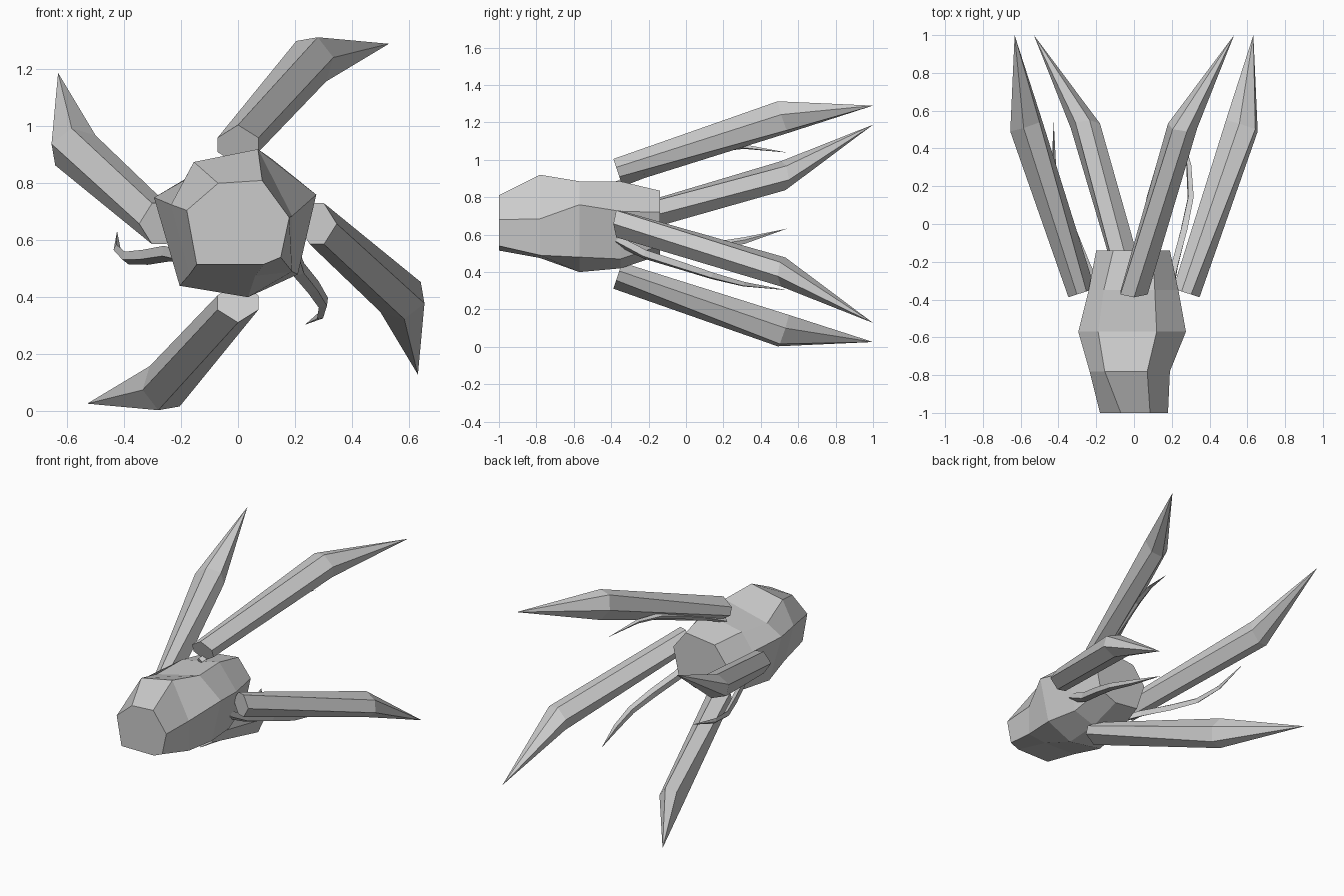
import bpy, bmesh, math
from mathutils import Vector

if "Cube" in bpy.data.objects:
    bpy.data.objects.remove(bpy.data.objects["Cube"])

CZ = 0.658  # height of the long axis

grey = bpy.data.materials.new("plain grey")
grey.diffuse_color = (0.6, 0.6, 0.6, 1)
grey.use_nodes = True
grey.node_tree.nodes["Principled BSDF"].inputs["Base Color"].default_value = grey.diffuse_color


def loft(name, rings, tip=None):
    """Skin a list of rings; close the end with a cap or a point."""
    bm = bmesh.new()
    vs = [[bm.verts.new(p) for p in r] for r in rings]
    n = len(vs[0])
    for a, b in zip(vs, vs[1:]):
        for i in range(n):
            j = (i + 1) % n
            bm.faces.new((a[i], a[j], b[j], b[i]))
    bm.faces.new(vs[0])
    if tip is None:
        bm.faces.new(vs[-1])
    else:
        t = bm.verts.new(tip)
        for i in range(n):
            bm.faces.new((vs[-1][i], vs[-1][(i + 1) % n], t))
    bmesh.ops.recalc_face_normals(bm, faces=bm.faces[:])
    me = bpy.data.meshes.new(name)
    bm.to_mesh(me)
    bm.free()
    me.materials.append(grey)
    ob = bpy.data.objects.new(name, me)
    bpy.context.collection.objects.link(ob)
    return ob


def spin(p, deg):
    """Rotate a point about the long axis, anticlockwise seen from the front."""
    c, s = math.cos(math.radians(deg)), math.sin(math.radians(deg))
    x, z = p[0], p[2] - CZ
    return Vector((x * c - z * s, p[1], CZ + x * s + z * c))


# Body: five irregular seven-sided sections along y
sections = {
    -1.00: [(-.18, .705), (-.07, .80), (.085, .81), (.18, .68), (.15, .54), (.09, .515), (-.145, .515)],
    -0.78: [(-.235, .725), (-.155, .875), (.07, .92), (.19, .685), (.19, .49), (.06, .475), (-.17, .48)],
    -0.57: [(-.295, .75), (-.19, .81), (.12, .885), (.275, .76), (.21, .48), (.035, .40), (-.205, .44)],
    -0.35: [(-.24, .72), (-.16, .83), (.11, .885), (.235, .725), (.18, .47), (.03, .42), (-.18, .46)],
    -0.14: [(-.20, .69), (-.11, .81), (.10, .835), (.19, .72), (.15, .54), (.03, .49), (-.14, .51)],
}
loft("body", [[(x, y, z) for x, z in pts] for y, pts in sections.items()])

# Four blades: hexagonal bars, leaning outwards and ending in a point
base = [(0, 1.005), (.072, .96), (.072, .91), (0, .865), (-.072, .91), (-.072, .96)]
mid = [(.28, 1.313), (.335, 1.242), (.31, 1.158), (.235, 1.145), (.18, 1.216), (.205, 1.30)]
base3 = [(x, -.365 - .33 * (z - .935), z) for x, z in base]
mid3 = [(x, .52 - .33 * (z - 1.229) - .1 * (x - .257), z) for x, z in mid]
for k in range(4):
    loft("blade_%d" % (k + 1),
         [[spin(p, 90 * k) for p in r] for r in (base3, mid3)],
         spin((.53, 1.0, 1.29), 90 * k))

# Three thin wavy feelers between the blades
path = [Vector(p) for p in [(.19, -.37, .57), (.215, -.22, .495), (.265, -.03, .435),
                            (.30, .14, .38), (.29, .31, .335)]]
end = Vector((.235, .54, .303))
radii = [.028, .03, .028, .024, .018]
for k in range(3):
    rings = []
    for i, (p, r) in enumerate(zip(path, radii)):
        nxt = path[i + 1] if i + 1 < len(path) else end
        d = (nxt - path[max(i - 1, 0)]).normalized()
        out = Vector((p.x, 0, p.z - CZ))
        u = (out - d * out.dot(d)).normalized()
        w = d.cross(u)
        rings.append([spin(q, 120 * k) for q in
                      (p + u * r * .7, p + w * r, p - u * r * .7, p - w * r)])
    loft("feeler_%d" % (k + 1), rings, spin(end, 120 * k))
